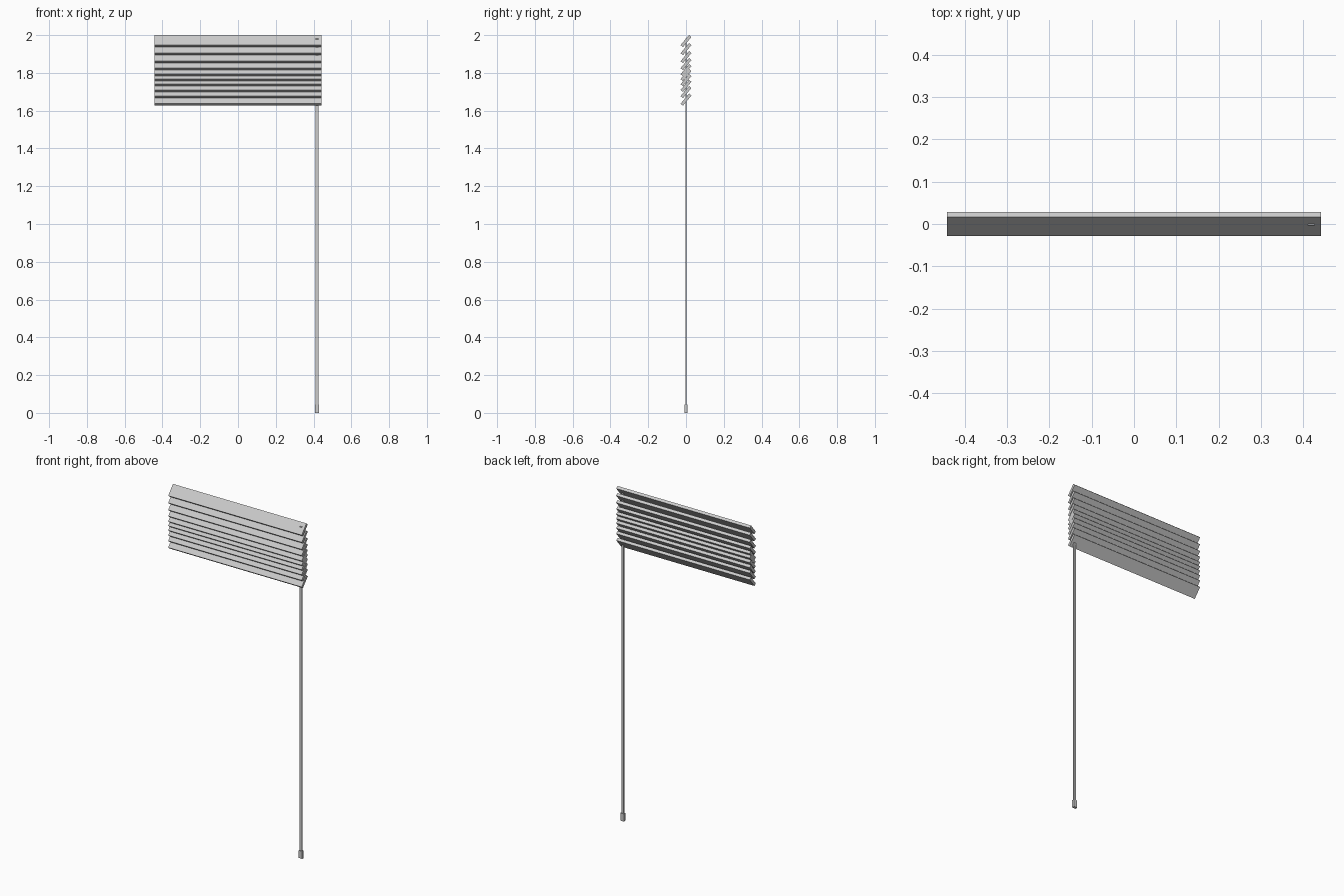
import bpy
import math

if "Cube" in bpy.data.objects:
    bpy.data.objects.remove(bpy.data.objects["Cube"])


def box(name, size, loc, tilt=0.0):
    bpy.ops.mesh.primitive_cube_add(size=1, location=loc, rotation=(tilt, 0, 0))
    ob = bpy.context.object
    ob.name = name
    ob.scale = size
    bpy.ops.object.transform_apply(location=False, rotation=True, scale=True)
    return ob


# Tilted slats, packed closer together towards the middle
TILT = math.radians(50)
z = 1.9685
gaps = [0.043, 0.042, 0.037, 0.032, 0.026, 0.027, 0.030, 0.033, 0.040]
for i, gap in enumerate([0] + gaps):
    z -= gap
    box(f"slat_{i + 1}", (0.883, 0.070, 0.0165), (0, 0, z), TILT)

# Flat pull cord running through the slats, with a weight at its end
CORD_X, CORD_TOP, WEIGHT_H = 0.418, 1.982, 0.045
box("pull_cord", (0.015, 0.006, CORD_TOP - 0.03), (CORD_X, 0, (CORD_TOP + 0.03) / 2))
box("cord_weight", (0.023, 0.015, WEIGHT_H), (CORD_X, 0, WEIGHT_H / 2))
